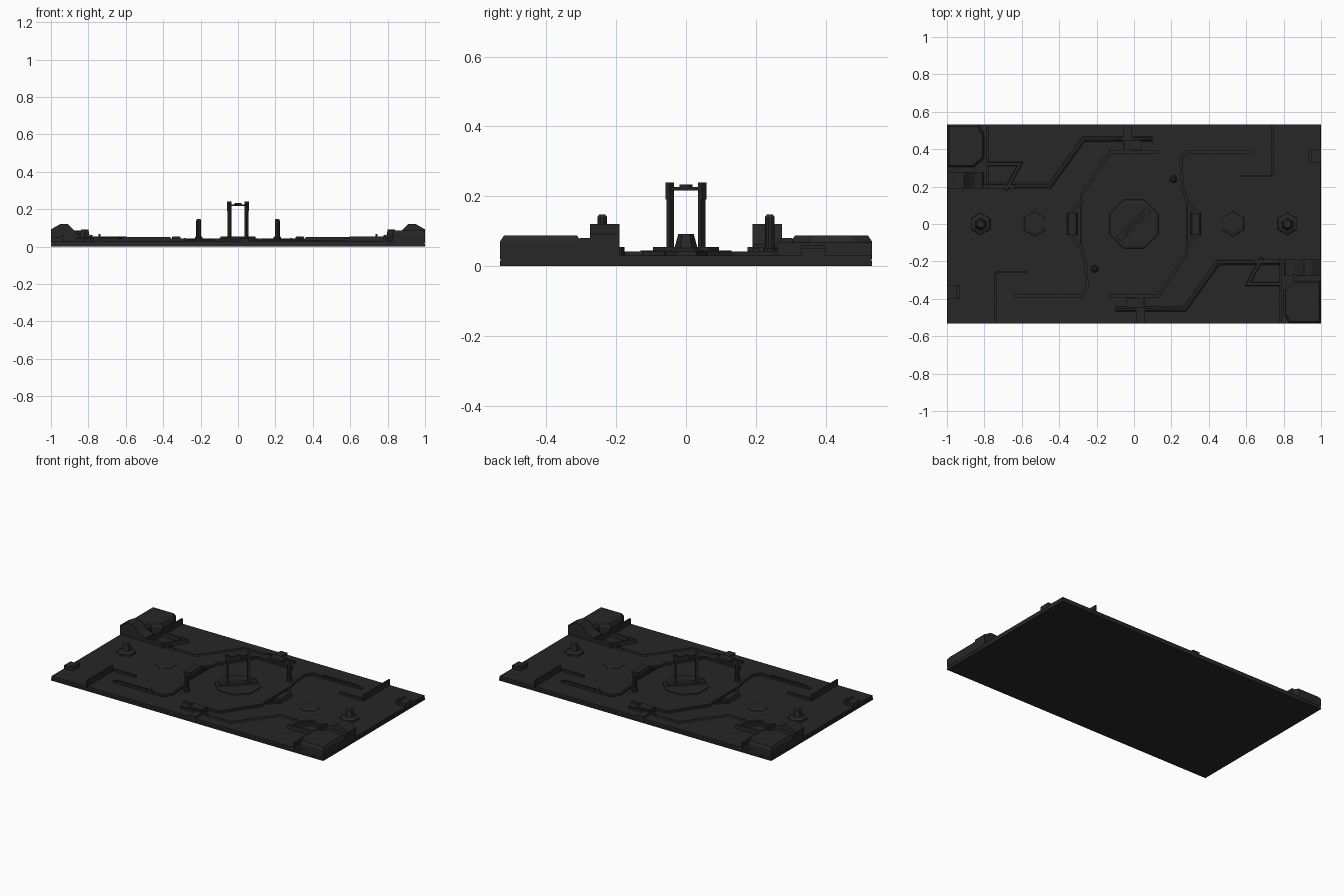
import bpy, bmesh, math
from mathutils import Vector, Matrix

if "Cube" in bpy.data.objects:
    bpy.data.objects.remove(bpy.data.objects["Cube"])

mat = bpy.data.materials.new("dark_plastic")
mat.diffuse_color = (0.02, 0.02, 0.02, 1)
mat.use_nodes = True
mat.node_tree.nodes["Principled BSDF"].inputs["Base Color"].default_value = mat.diffuse_color
TOP = 0.03  # upper surface of the plate


def finish(name, bm, pair):
    """Make an object; if pair, add a copy turned half way round z."""
    bmesh.ops.recalc_face_normals(bm, faces=bm.faces)
    me = bpy.data.meshes.new(name)
    bm.to_mesh(me)
    bm.free()
    me.materials.append(mat)
    ob = bpy.data.objects.new(name, me)
    bpy.context.collection.objects.link(ob)
    if pair:
        other = bpy.data.objects.new(name + "_opposite", me)
        other.rotation_euler.z = math.pi
        bpy.context.collection.objects.link(other)
    return ob


def loft(name, rings, pair=True):
    """Closed solid through rings of equal point count."""
    bm = bmesh.new()
    vs = [[bm.verts.new(p) for p in r] for r in rings]
    n = len(rings[0])
    for a, b in zip(vs, vs[1:]):
        for i in range(n):
            j = (i + 1) % n
            bm.faces.new((a[i], a[j], b[j], b[i]))
    bm.faces.new(vs[0][::-1])
    bm.faces.new(vs[-1])
    return finish(name, bm, pair)


def prism(name, pts, z0, z1, pair=True):
    return loft(name, [[(x, y, z) for x, y in pts] for z in (z0, z1)], pair)


def box(name, x0, x1, y0, y1, z0, z1, pair=True):
    return prism(name, [(x0, y0), (x1, y0), (x1, y1), (x0, y1)], z0, z1, pair)


def turned(name, x, y, profile, sides, pair=True):
    """Faceted round part from (radius, z) steps."""
    ang = [2 * math.pi * (i + 0.5) / sides for i in range(sides)]
    return loft(name, [[(x + r * math.cos(a), y + r * math.sin(a), z) for a in ang]
                       for r, z in profile], pair)


def rail(name, pts, width, z1, slope=0.0, z0=TOP - 0.005, pair=True):
    """Raised strip following a polyline, with mitred corners."""
    p = [Vector(q) for q in pts]
    rings = []
    for i, q in enumerate(p):
        a = (p[i] - p[i - 1]).normalized() if i else (p[1] - p[0]).normalized()
        b = (p[i + 1] - p[i]).normalized() if i < len(p) - 1 else a
        t = (a + b).normalized()
        n = Vector((-t.y, t.x)) / max(t.dot(a), 0.4)
        w0, w1 = width / 2, width / 2 - slope
        rings.append([(*(q - n * w0), z0), (*(q + n * w0), z0),
                      (*(q + n * w1), z1), (*(q - n * w1), z1)])
    return loft(name, rings, pair)


# Base plate: lower sheet and upper deck
box("lower_sheet", -1, 1, -0.533, 0.533, 0, 0.014, False)
box("deck", -0.998, 0.998, -0.531, 0.531, 0.014, TOP, False)

# Central octagon wall with side bulges
rail("octagon_wall", [(0.30, 0.385), (0.28, 0.37), (0.20, 0.245), (0.13, 0.385), (-0.13, 0.385)][3:]
     + [(-0.28, 0.16), (-0.28, 0.12), (-0.34, 0.06), (-0.34, -0.06),
        (-0.28, -0.13), (-0.26, -0.2), (-0.25, -0.34), (-0.28, -0.385), (-0.64, -0.385)],
     0.016, 0.042)
rail("side_lip", [(-0.33, -0.06), (-0.33, 0.06)], 0.06, 0.055, 0.01)
box("side_rib", -0.288, -0.28, -0.13, 0.11, 0.025, 0.045)

# Low sloped channel running across the deck
rail("channel", [(-0.78, 0.205), (-0.45, 0.205), (-0.27, 0.455), (0.10, 0.455)], 0.04, 0.036, 0.014)

# Hub disc, slot bar and diagonal handle
turned("hub", 0, 0, [(0.145, 0.025), (0.14, 0.037), (0.12, 0.04)], 8, False)


def diagonal(name, s0, s1, half, z0, z1):
    ob = box(name, s0, s1, -half, half, z0, z1, False)
    ob.data.transform(Matrix.Rotation(math.radians(45), 4, 'Z'))


diagonal("slot_bar", -0.115, 0.115, 0.018, 0.03, 0.055)
diagonal("handle_crossbar", -0.072, 0.072, 0.007, 0.216, 0.226)
diagonal("handle_grip", -0.02, 0.02, 0.007, 0.224, 0.233)
for tag, s in (("left", -1), ("right", 1)):
    a, b = sorted((s * 0.056, s * 0.07))
    diagonal(tag + "_handle_post", a, b, 0.008, 0.05, 0.232)
    a, b = sorted((s * 0.058, s * 0.074))
    diagonal(tag + "_handle_tip", a, b, 0.009, 0.19, 0.24)

# Slim locating pins beside the hub
turned("pin", 0.21, 0.24, [(0.02, 0.025), (0.02, 0.05), (0.014, 0.055),
                           (0.014, 0.14), (0.009, 0.147)], 10)

# Shallow discs and tapered end bosses
turned("shallow_disc", 0.53, 0, [(0.07, 0.025), (0.065, 0.032), (0.045, 0.036)], 6)
turned("boss", 0.82, 0, [(0.06, 0.025), (0.058, 0.042), (0.038, 0.05),
                         (0.033, 0.052), (0.022, 0.092)], 6)

# Corner housing: chamfered block, cap, low step and hump
outline = [(-1, 0.30), (-0.86, 0.30), (-0.80, 0.35), (-0.80, 0.48), (-0.83, 0.533), (-1, 0.533)]
cx, cy = -0.9, 0.42
loft("corner_housing", [[(x, y, 0.02) for x, y in outline], [(x, y, 0.07) for x, y in outline],
                        [(cx + (x - cx) * 0.9, cy + (y - cy) * 0.9, 0.087) for x, y in outline]])
box("housing_step", -1, -0.85, 0.27, 0.305, 0.02, 0.08)
hump = [(-1, 0.02), (-0.8, 0.02), (-0.81, 0.055), (-0.85, 0.065), (-0.87, 0.08),
        (-0.91, 0.12), (-0.95, 0.12), (-1, 0.092)]
loft("corner_hump", [[(x, y, z) for x, z in hump] for y in (0.19, 0.275)])
box("housing_wall", -0.79, -0.778, 0.19, 0.533, 0.02, 0.063)

# Slanted clip next to the housing
rail("clip_top", [(-0.78, 0.32), (-0.61, 0.32), (-0.685, 0.18)], 0.022, 0.055, 0.003)
rail("clip_bar", [(-0.82, 0.20), (-0.64, 0.20)], 0.02, 0.05)

# Upright fin with low foot at the other corners
box("fin", 0.736, 0.746, 0.26, 0.533, 0.02, 0.068)
box("fin_foot", 0.57, 0.74, 0.252, 0.263, 0.02, 0.045)
box("fin_low_bar", 0.36, 0.62, 0.38, 0.392, 0.02, 0.05)

# End edge clips
box("end_clip", 0.945, 1, 0.33, 0.40, 0.02, 0.05)
box("end_clip_lip", 0.93, 0.95, 0.33, 0.40, 0.02, 0.06)

# Long-edge clips at mid length
box("edge_bar", -0.10, 0.10, 0.452, 0.462, 0.02, 0.045)
box("edge_clip", -0.06, -0.01, 0.39, 0.533, 0.02, 0.042)
box("edge_clip_head", -0.05, 0.04, 0.395, 0.45, 0.02, 0.055)
